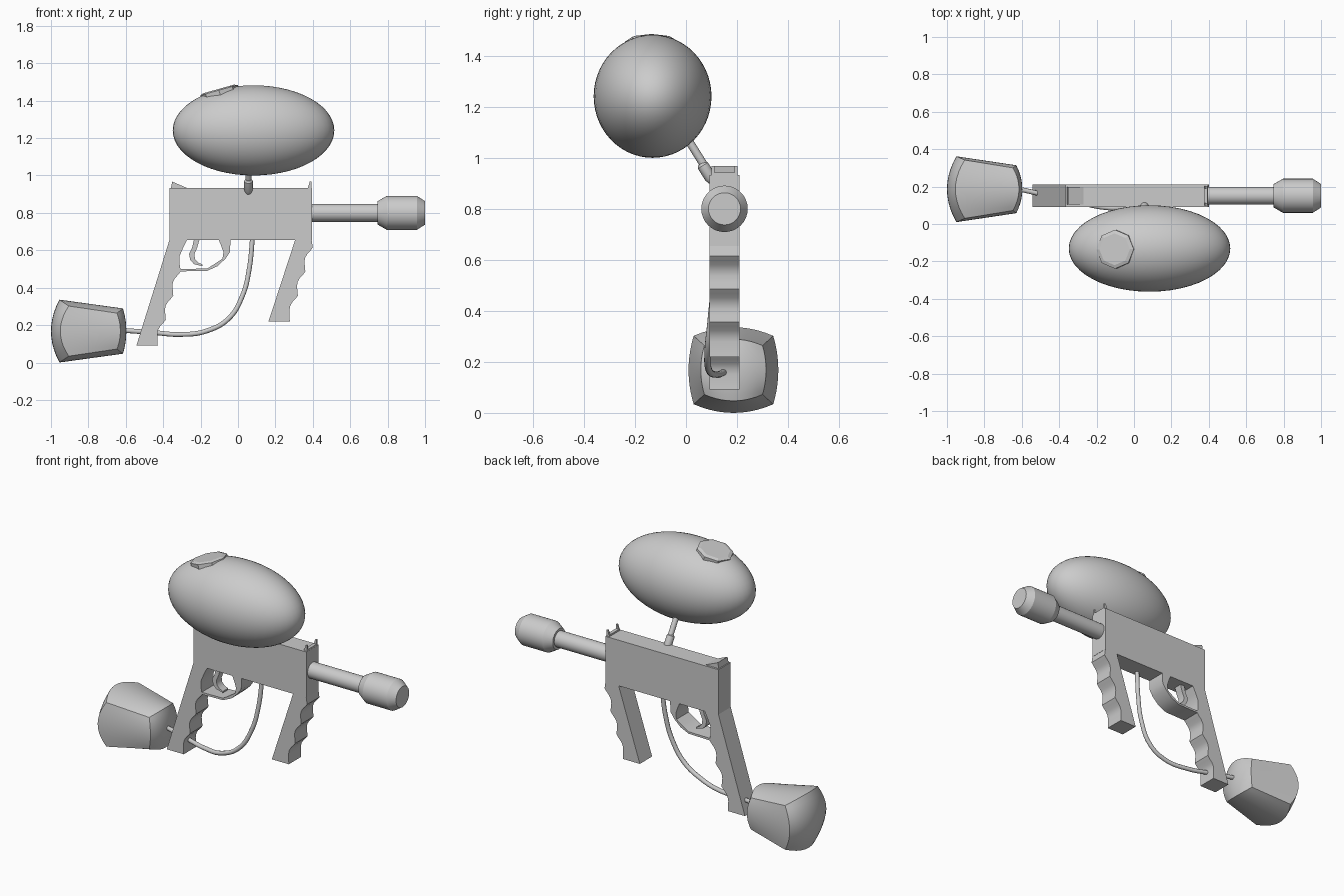
import bpy, bmesh
from math import radians, sin, cos, pi
from mathutils import Vector

if "Cube" in bpy.data.objects:
    bpy.data.objects.remove(bpy.data.objects["Cube"])

Y0, Y1 = 0.092, 0.21          # width of the flat gun frame
YC = (Y0 + Y1) / 2


def finish(name, bm, angle=30):
    bmesh.ops.recalc_face_normals(bm, faces=bm.faces[:])
    me = bpy.data.meshes.new(name)
    bm.to_mesh(me)
    bm.free()
    ob = bpy.data.objects.new(name, me)
    bpy.context.collection.objects.link(ob)
    bpy.ops.object.select_all(action='DESELECT')
    ob.select_set(True)
    bpy.context.view_layer.objects.active = ob
    bpy.ops.object.shade_smooth_by_angle(angle=radians(angle))
    return ob


def plate(name, pts, y0=Y0, y1=Y1, angle=25):
    """Extrude an x-z outline along y."""
    bm = bmesh.new()
    face = bm.faces.new([bm.verts.new((x, y0, z)) for x, z in pts])
    ext = bmesh.ops.extrude_face_region(bm, geom=[face])['geom']
    bmesh.ops.translate(bm, vec=(0, y1 - y0, 0),
                        verts=[v for v in ext if isinstance(v, bmesh.types.BMVert)])
    return finish(name, bm, angle)


def turned(name, profile, origin, axis, sides=32, angle=25):
    """Capped solid of revolution: profile is (distance along axis, radius)."""
    rot = Vector(axis).to_track_quat('Z', 'Y')
    bm = bmesh.new()
    rings = [[bm.verts.new(Vector(origin) + rot @ Vector(
        (r * cos(2 * pi * i / sides), r * sin(2 * pi * i / sides), d)))
        for i in range(sides)] for d, r in profile]
    for a, b in zip(rings, rings[1:]):
        for i in range(sides):
            j = (i + 1) % sides
            bm.faces.new((a[i], a[j], b[j], b[i]))
    bm.faces.new(rings[0])
    bm.faces.new(rings[-1])
    return finish(name, bm, angle)


# Frame body
plate("body", [(-0.365, 0.655), (0.395, 0.655), (0.395, 0.932), (-0.365, 0.932)])

# Finger-grooved grips, the rear one lower and longer
def grooves(dx, dz):
    wave = [(0, 0), (-0.014, -0.018), (-0.030, -0.035), (-0.041, -0.055), (-0.045, -0.078), (-0.042, -0.105)]
    pts = [(0.40 + dx - 0.04 * k + x, 0.615 + dz - 0.129 * k + z)
           for k in range(3) for x, z in wave]
    return pts[:-1] + [(0.277 + dx, 0.219 + dz), (0.163 + dx, 0.219 + dz)]

plate("front_grip", [(0.307, 0.66), (0.393, 0.66)] + grooves(0, 0), angle=40)
plate("rear_grip", [(-0.365, 0.66), (-0.27, 0.66), (-0.295, 0.61), (-0.312, 0.57),
                    (-0.313, 0.53)] + grooves(-0.706, -0.128), angle=40)

# Trigger guard and trigger
plate("trigger_guard", [(-0.04, 0.66), (-0.043, 0.59), (-0.067, 0.555), (-0.11, 0.515),
                        (-0.165, 0.49), (-0.32, 0.487), (-0.32, 0.50), (-0.165, 0.502),
                        (-0.12, 0.53), (-0.083, 0.555), (-0.078, 0.59), (-0.09, 0.625),
                        (-0.105, 0.66)], angle=35)
plate("trigger", [(-0.235, 0.66), (-0.245, 0.615), (-0.262, 0.58), (-0.255, 0.548),
                  (-0.235, 0.526), (-0.19, 0.515), (-0.19, 0.524), (-0.213, 0.534),
                  (-0.23, 0.553), (-0.233, 0.58), (-0.218, 0.615), (-0.205, 0.66)],
      YC - 0.025, YC + 0.025, 40)

# Sights
plate("rear_sight", [(-0.36, 0.925), (-0.255, 0.925), (-0.30, 0.945), (-0.352, 0.967)],
      0.104, 0.198)
plate("front_sight_base", [(0.373, 0.93), (0.394, 0.93), (0.394, 0.942), (0.373, 0.942)],
      0.1, 0.202)
for side, y in (("left", 0.1), ("right", 0.191)):
    plate("front_sight_post_" + side, [(0.373, 0.93), (0.394, 0.93), (0.394, 0.968),
                                       (0.384, 0.968)], y, y + 0.011)

# Barrel and muzzle
turned("barrel", [(0, 0.048), (0.42, 0.048)], (0.36, YC, 0.8), (1, 0, 0))
turned("muzzle", [(0, 0.062), (0.05, 0.091), (0.21, 0.091), (0.254, 0.063)],
       (0.746, YC, 0.8), (1, 0, 0), angle=20)

# Ammunition hopper with an octagonal lid
bm = bmesh.new()
bmesh.ops.create_uvsphere(bm, u_segments=48, v_segments=28, radius=1)
bmesh.ops.scale(bm, vec=(0.432, 0.231, 0.241), verts=bm.verts)
bmesh.ops.translate(bm, vec=(0.083, -0.131, 1.241), verts=bm.verts)
finish("hopper", bm)
turned("hopper_lid", [(-0.04, 0.104), (0.007, 0.104), (0.014, 0.085)],
       (-0.1, -0.135, 1.449), (-0.28, 0, 1), 8, 15)

# Angled feed neck with a collar
neck = (0, -0.53, 0.85)
turned("feed_neck", [(0, 0.016), (0.24, 0.016)], (0.056, 0.115, 0.9), neck, 16)
turned("feed_collar", [(0, 0.016), (0.02, 0.023), (0.075, 0.023), (0.085, 0.016)],
       (0.056, 0.106, 0.906), neck, 16)

# Gas hose
path = [(0.078, 0.12, 0.67), (0.06, 0.11, 0.50), (0.025, 0.097, 0.36), (-0.05, 0.085, 0.235),
        (-0.17, 0.09, 0.168), (-0.31, 0.12, 0.15), (-0.45, 0.15, 0.16), (-0.63, 0.19, 0.173)]
cu = bpy.data.curves.new("gas_hose", 'CURVE')
cu.dimensions = '3D'
cu.bevel_depth = 0.013
cu.bevel_resolution = 3
cu.use_fill_caps = True
sp = cu.splines.new('BEZIER')
sp.bezier_points.add(len(path) - 1)
for p, co in zip(sp.bezier_points, path):
    p.co = co
    p.handle_left_type = p.handle_right_type = 'AUTO'
bpy.context.collection.objects.link(bpy.data.objects.new("gas_hose", cu))

# Gas bottle: a tapered block with every face bulging
bm = bmesh.new()
bmesh.ops.create_cube(bm, size=2)
bmesh.ops.subdivide_edges(bm, edges=bm.edges[:], cuts=9, use_grid_fill=True)
for v in bm.verts:
    a, b, c = v.co
    t = (a + 1) / 2                                   # 0 = big end, 1 = hose end
    big = -1.0 + 0.05 * b * b + 0.045 * c * c
    small = -0.597 - 0.032 * b * b - 0.018 * c * c
    hy = (0.156 + 0.020 * (1 - c * c)) * (1 - t) + (0.114 + 0.014 * (1 - c * c)) * t
    hz = (0.134 + 0.034 * (1 - b * b)) * (1 - t) + (0.096 + 0.025 * (1 - b * b)) * t
    v.co = (big + (small - big) * t, 0.186 + b * hy, 0.168 + c * hz)
finish("gas_bottle", bm, 28)
